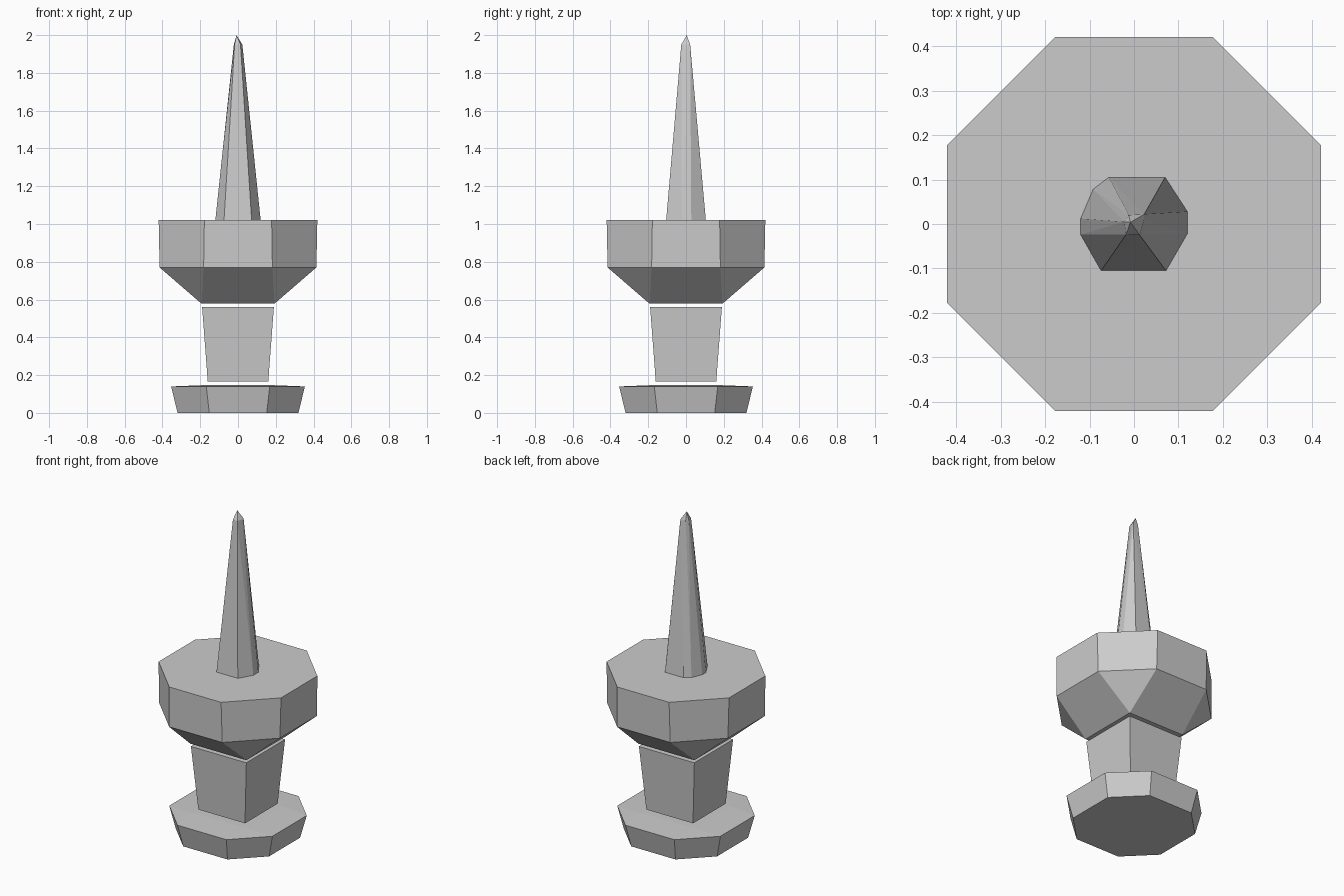
import bpy, bmesh, math

if "Cube" in bpy.data.objects:
    bpy.data.objects.remove(bpy.data.objects["Cube"])


def octagon(half, cut, z):
    """Octagon with flats on the axes; cut is half the length of an axis flat."""
    pts = [(half, -cut), (half, cut), (cut, half), (-cut, half),
           (-half, cut), (-half, -cut), (-cut, -half), (cut, -half)]
    return [(x, y, z) for x, y in pts]


def square(half, z):
    return [(sx * half, sy * half, z) for sx in (-1, 1) for sy in (-1, 1)]


def hull(name, *rings):
    """Flat-faced solid wrapped around the given cross-sections."""
    bm = bmesh.new()
    for ring in rings:
        for p in ring:
            bm.verts.new(p)
    bmesh.ops.convex_hull(bm, input=bm.verts[:])
    bmesh.ops.dissolve_limit(bm, angle_limit=math.radians(1),
                             verts=bm.verts[:], edges=bm.edges[:])
    bmesh.ops.recalc_face_normals(bm, faces=bm.faces[:])
    mesh = bpy.data.meshes.new(name)
    bm.to_mesh(mesh)
    bm.free()
    obj = bpy.data.objects.new(name, mesh)
    bpy.context.collection.objects.link(obj)
    return obj


# Flared octagonal foot, very slightly raised in the middle
hull("base", octagon(0.32, 0.152, 0), octagon(0.354, 0.168, 0.14), square(0.18, 0.147))

# Square tapered stem, floating between foot and head
hull("stem", square(0.16, 0.165), square(0.19, 0.56))

# Octagonal head narrowing to a square underside
hull("head", square(0.193, 0.578), octagon(0.415, 0.182, 0.77), octagon(0.42, 0.178, 1.02))

# Faceted spike with a slightly blunted, off-centre tip
foot = [(0.07, 0.105), (0.12, 0.028), (0.12, -0.022), (0.072, -0.105),
        (-0.074, -0.105), (-0.12, -0.024), (-0.12, 0.012), (-0.092, 0.078), (-0.057, 0.105)]
neck = [(0.023, 0.022), (0.023, 0.01), (0.013, -0.025),
        (-0.018, -0.024), (-0.022, 0.005), (-0.012, 0.02)]
hull("spike", [(x, y, 1.02) for x, y in foot],
     [(x, y, 1.95) for x, y in neck], [(-0.008, 0.004, 2.0)])
